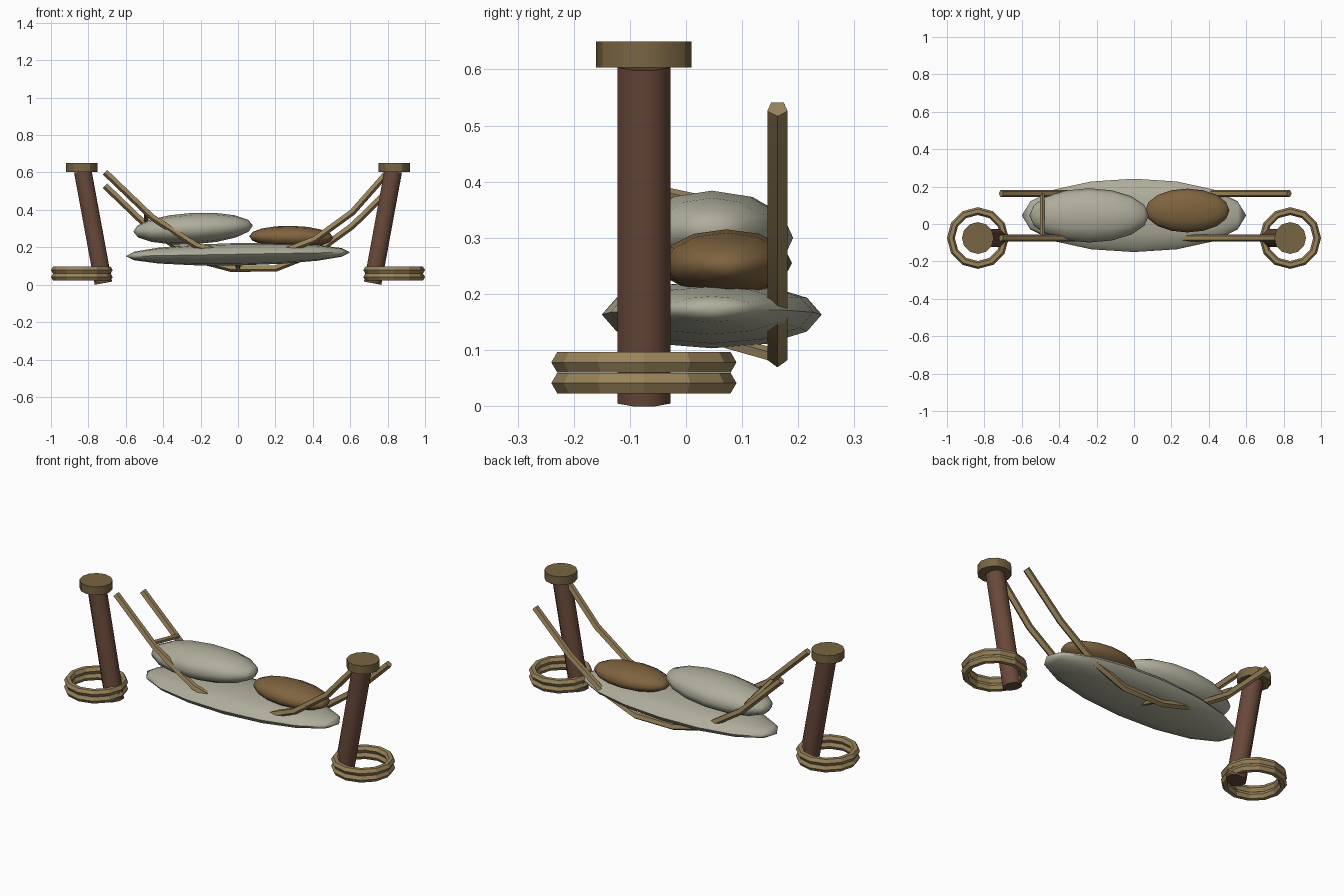
import bpy, bmesh, math
from mathutils import Vector

cube = bpy.data.objects.get("Cube")
if cube:
    bpy.data.objects.remove(cube, do_unlink=True)


def material(name, rgb):
    m = bpy.data.materials.new(name)
    m.use_nodes = True
    m.diffuse_color = (*rgb, 1)
    m.node_tree.nodes["Principled BSDF"].inputs["Base Color"].default_value = (*rgb, 1)
    return m


CLOTH = material("pale cloth", (0.43, 0.42, 0.33))
LEATHER = material("brown cushion", (0.21, 0.125, 0.05))
ROPE = material("rope tan", (0.32, 0.23, 0.105))
CAP = material("cap wood", (0.19, 0.13, 0.055))
WOOD = material("red brown wood", (0.14, 0.066, 0.042))


def finish(bm, name, mat, angle):
    bmesh.ops.recalc_face_normals(bm, faces=bm.faces)
    mesh = bpy.data.meshes.new(name)
    bm.to_mesh(mesh)
    bm.free()
    mesh.materials.append(mat)
    ob = bpy.data.objects.new(name, mesh)
    bpy.context.collection.objects.link(ob)
    bpy.ops.object.select_all(action='DESELECT')
    ob.select_set(True)
    bpy.context.view_layer.objects.active = ob
    bpy.ops.object.shade_smooth_by_angle(angle=math.radians(angle))
    return ob


def skin(bm, rings, closed=False):
    """Bridge equal rings of vertices, capping the ends of an open run."""
    n = len(rings[0])
    pairs = list(zip(rings, rings[1:] + rings[:1]))
    for a, b in pairs if closed else pairs[:-1]:
        for i in range(n):
            j = (i + 1) % n
            bm.faces.new((a[i], a[j], b[j], b[i]))
    if not closed:
        bm.faces.new(rings[0])
        bm.faces.new(rings[-1])


def tube(name, points, radius, sides, mat, side=(0, 1, 0), turn=0.0, angle=30):
    """Sweep a regular polygon along a path lying square to the side vector."""
    bm = bmesh.new()
    pts, side = [Vector(p) for p in points], Vector(side)
    rings = []
    for k, p in enumerate(pts):
        along = (pts[min(k + 1, len(pts) - 1)] - pts[max(k - 1, 0)]).normalized()
        up = side.cross(along).normalized()
        b = along.cross(up)
        angles = [turn + math.tau * i / sides for i in range(sides)]
        rings.append([bm.verts.new(p + radius * (math.cos(a) * up + math.sin(a) * b))
                      for a in angles])
    skin(bm, rings)
    return finish(bm, name, mat, angle)


def torus(name, centre, major, minor):
    """Twelve-sided ring with a hexagonal section."""
    bm = bmesh.new()
    rings = []
    for k in range(12):
        t = math.tau * k / 12
        ring = []
        for i in range(6):
            a = math.tau * i / 6
            r = major + minor * math.cos(a)
            ring.append(bm.verts.new(Vector(centre) + Vector(
                (r * math.cos(t), r * math.sin(t), minor * math.sin(a)))))
        rings.append(ring)
    skin(bm, rings, closed=True)
    return finish(bm, name, ROPE, 20)


def ellipsoid(name, centre, radii, tilt, mat):
    """Low-sided sphere with its poles along x, stretched and tilted."""
    bm = bmesh.new()
    bmesh.ops.create_uvsphere(bm, u_segments=12, v_segments=8, radius=1)
    for v in bm.verts:
        v.co = (v.co.z * radii[0], v.co.x * radii[1], v.co.y * radii[2])
    ob = finish(bm, name, mat, 60)
    ob.location = centre
    ob.rotation_euler.y = math.radians(-tilt)
    return ob


# Leaning posts with caps and a pair of rings around each foot
FRONT, REAR = -0.075, 0.163
for label, s in (("right", -1), ("left", 1)):
    tube(label + "_post", [(s * 0.72, FRONT, 0.008), (s * 0.83, FRONT, 0.607)],
         0.051, 8, WOOD, turn=math.pi / 8, angle=50)
    tube(label + "_post_cap", [(s * 0.835, FRONT, 0.603), (s * 0.835, FRONT, 0.65)],
         0.085, 12, CAP)
    for level, z in (("lower", 0.041), ("upper", 0.078)):
        torus(f"{label}_{level}_ring", (s * 0.835, FRONT, z), 0.144, 0.021)

# Sagging ropes, the front one hung a little higher
sag = [(-0.71, 0.53), (-0.46, 0.29), (-0.22, 0.135), (-0.04, 0.088),
       (0.2, 0.088), (0.41, 0.17), (0.61, 0.315), (0.83, 0.53)]
tube("rear_rope", [(x, REAR, z) for x, z in sag], 0.019, 5, ROPE)
tube("front_rope", [(min(x, 0.8), FRONT, z + 0.073) for x, z in sag], 0.019, 5, ROPE)

# Cross bars tying the two ropes together
for label, x, zf, zr in (("end", -0.49, 0.385, 0.335), ("under", 0.0, 0.155, 0.088)):
    tube(label + "_cross_bar", [(x, FRONT, zf), (x, REAR, zr)], 0.013, 5, ROPE,
         side=(1, 0, 0))

# Slung cloth and the two cushions lying on it
ellipsoid("hammock_cloth", (0, 0.046, 0.163), (0.6, 0.196, 0.06), 1, CLOTH)
ellipsoid("pale_pillow", (-0.24, 0.046, 0.3), (0.32, 0.145, 0.084), 3, CLOTH)
ellipsoid("brown_cushion", (0.285, 0.072, 0.255), (0.225, 0.117, 0.06), -1, LEATHER)
